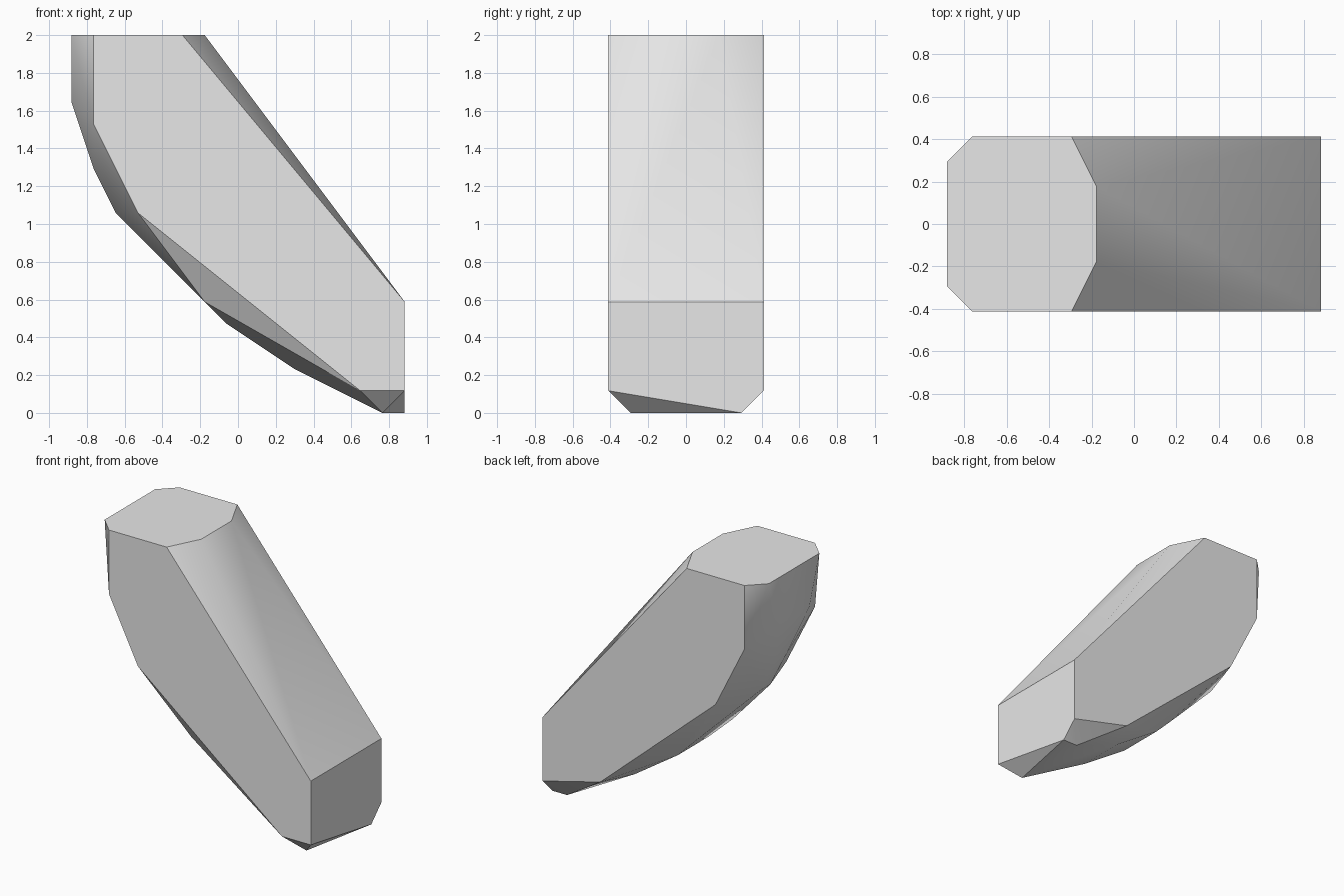
import bpy
import bmesh
import math

# Remove the default cube
cube = bpy.data.objects.get("Cube")
if cube:
    bpy.data.objects.remove(cube, do_unlink=True)

UNIT = 2 / 17          # the block is laid out on a coarse regular lattice
HALF_WIDTH = 3.5

# Plain grey material
grey = bpy.data.materials.new("plain_grey")
grey.use_nodes = True
colour = (0.8, 0.8, 0.8, 1.0)
grey.diffuse_color = colour
grey.node_tree.nodes["Principled BSDF"].inputs["Base Color"].default_value = colour


def mirrored(profile, half_width):
    """Place (x, z) profile points on both sides of the centre plane."""
    return [(x, side * half_width, z) for x, z in profile for side in (-1, 1)]


# Flat cheeks on both sides
side_profile = [(-6.5, 17), (-6.5, 13), (-4.5, 9), (7.5, 1), (7.5, 5), (-2.5, 17)]
points = mirrored(side_profile, HALF_WIDTH)

# Chamfered top corners and rounded belly
points += mirrored([(-7.5, 17), (6.5, 0)], 2.5)
points += mirrored([(-1.5, 17), (-7.5, 14), (-0.5, 4), (2.5, 2)], 1.5)
points += mirrored([(-6.5, 11), (-5.5, 9)], 0.5)

# Uneven corners of the lower end
points += [(5.5, -HALF_WIDTH, 1), (3.5, HALF_WIDTH, 2), (7.5, 2.5, 0),
           (-1.5, -2.5, 5), (-1.5, 1.5, 5)]

# Wrap the points in a faceted skin and merge the coplanar faces
bm = bmesh.new()
for x, y, z in points:
    bm.verts.new((x * UNIT, y * UNIT, z * UNIT))
hull = bmesh.ops.convex_hull(bm, input=bm.verts[:])
loose = [v for v in bm.verts if not v.link_faces]
bmesh.ops.delete(bm, geom=loose, context="VERTS")
bmesh.ops.dissolve_limit(bm, angle_limit=math.radians(0.5),
                         verts=bm.verts[:], edges=bm.edges[:])
bmesh.ops.recalc_face_normals(bm, faces=bm.faces[:])

mesh = bpy.data.meshes.new("slanted_block")
bm.to_mesh(mesh)
bm.free()
mesh.materials.append(grey)
block = bpy.data.objects.new("slanted_block", mesh)
bpy.context.collection.objects.link(block)

# Soft shading over the shallow creases, sharp elsewhere
bpy.ops.object.select_all(action="DESELECT")
block.select_set(True)
bpy.context.view_layer.objects.active = block
bpy.ops.object.shade_smooth_by_angle(angle=math.radians(30))
